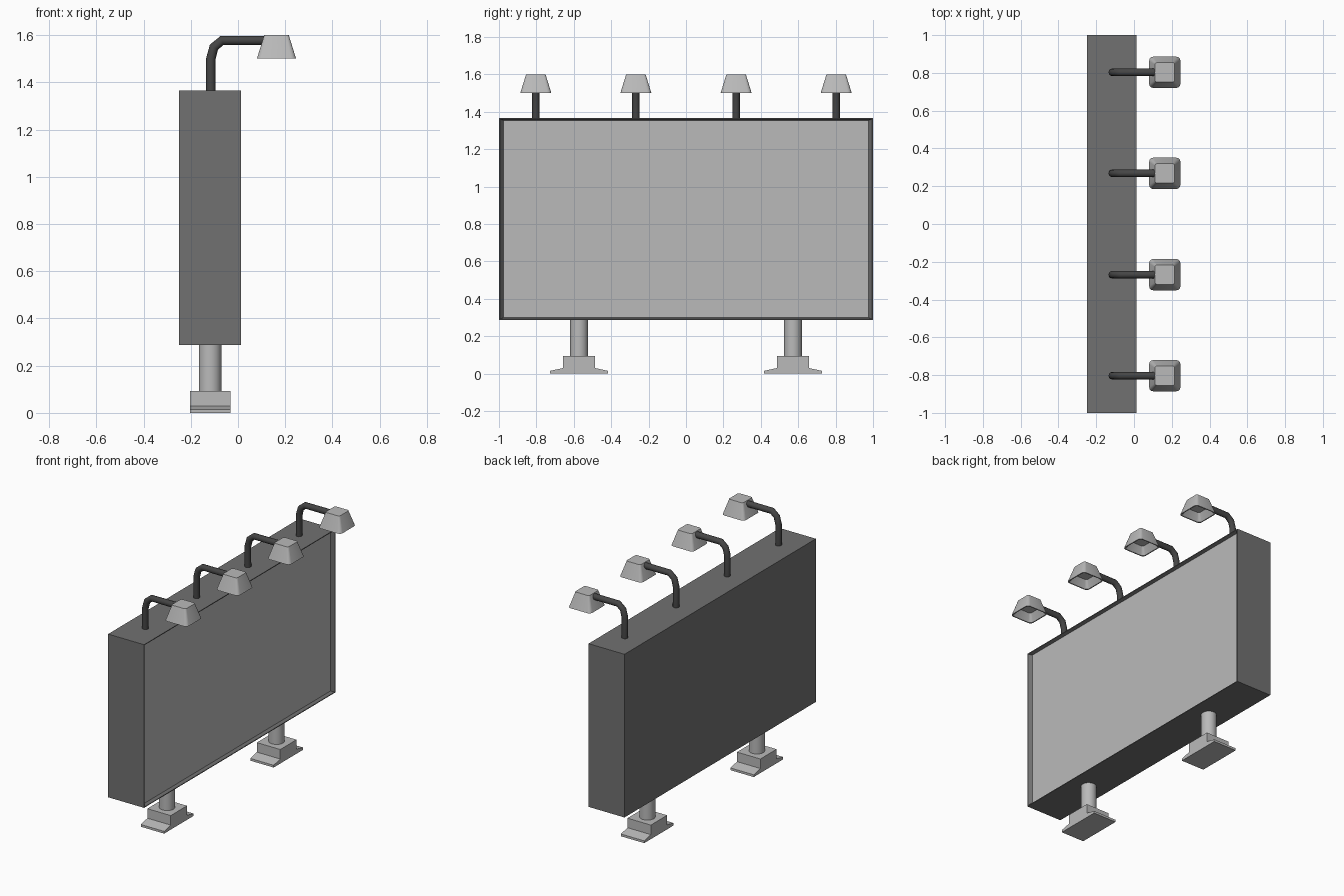
import bpy, bmesh, math

if "Cube" in bpy.data.objects:
    bpy.data.objects.remove(bpy.data.objects["Cube"])


def material(name, value):
    m = bpy.data.materials.new(name)
    m.diffuse_color = (value, value, value, 1)
    m.use_nodes = True
    m.node_tree.nodes["Principled BSDF"].inputs["Base Color"].default_value = m.diffuse_color
    return m


LIGHT = material("light_grey", 0.49)
DARK = material("dark_grey", 0.165)
PIPE = material("charcoal", 0.06)


def loft(name, rings, mats, smooth=False, last_mat=0):
    """Skin a list of equal-length point rings and cap both ends."""
    bm = bmesh.new()
    loops = [[bm.verts.new(p) for p in ring] for ring in rings]
    n = len(loops[0])
    for a, b in zip(loops, loops[1:]):
        for i in range(n):
            j = (i + 1) % n
            bm.faces.new((a[i], a[j], b[j], b[i]))
    bm.faces.new(loops[0][::-1])
    bm.faces.new(loops[-1]).material_index = last_mat
    bmesh.ops.recalc_face_normals(bm, faces=bm.faces)
    me = bpy.data.meshes.new(name)
    bm.to_mesh(me)
    bm.free()
    for m in mats:
        me.materials.append(m)
    ob = bpy.data.objects.new(name, me)
    bpy.context.collection.objects.link(ob)
    if smooth:
        bpy.ops.object.select_all(action='DESELECT')
        ob.select_set(True)
        bpy.context.view_layer.objects.active = ob
        bpy.ops.object.shade_smooth_by_angle(angle=math.radians(40))
    return ob


# Cabinet with thin rim, sloped recess walls and display panel
def panel_ring(x, dy, dz):
    y, z0, z1 = 1 - dy, 0.287 + dz, 1.366 - dz
    return [(x, -y, z0), (x, y, z0), (x, y, z1), (x, -y, z1)]


loft("display_cabinet",
     [panel_ring(-0.25, 0, 0), panel_ring(0.013, 0, 0),
      panel_ring(0.013, 0.006, 0.005), panel_ring(-0.008, 0.023, 0.012)],
     [DARK, LIGHT], last_mat=1)

# Feet: flanged base profile extruded along x, plus round post
half = [(0.154, 0), (0.154, 0.015), (0.085, 0.03), (0.085, 0.093)]
profile = half + [(-y, z) for y, z in reversed(half)]
for side in (-1, 1):
    cy = side * 0.572
    loft("foot_base", [[(x, cy + y, z) for y, z in profile]
                       for x in (-0.203, -0.032)], [LIGHT])
    circle = [(math.cos(t * math.tau / 20) * 0.048,
               math.sin(t * math.tau / 20) * 0.048) for t in range(20)]
    loft("support_post", [[(-0.118 + x, cy + y, z) for x, y in circle]
                          for z in (0.09, 0.29)], [LIGHT], smooth=True)


# Rounded square outline used by the lamp shades
def rounded_square(cx, cy, z, h, r):
    pts = []
    for k in range(4):
        base = math.pi / 2 * k
        sx = 1 if k in (0, 3) else -1
        sy = 1 if k in (0, 1) else -1
        for s in range(4):
            a = base + s * math.pi / 6
            pts.append((cx + sx * (h - r) + r * math.cos(a),
                        cy + sy * (h - r) + r * math.sin(a), z))
    return pts


# Lamp arm path: (x, z, tangent angle)
arm = [(-0.115, 1.355, 90), (-0.115, 1.50, 82), (-0.102, 1.549, 58),
       (-0.068, 1.577, 18), (0.125, 1.577, 0)]
R = 0.02
for cy in (-0.803, -0.268, 0.268, 0.803):
    rings = []
    for x, z, deg in arm:
        a = math.radians(deg)
        ring = []
        for t in range(12):
            u = math.tau * t / 12
            side, up = R * math.cos(u), R * math.sin(u)
            ring.append((x - up * math.sin(a), cy + side, z + up * math.cos(a)))
        rings.append(ring)
    loft("lamp_arm", rings, [PIPE], smooth=True)
    # Hollow tapered shade, open at the bottom
    cx = 0.163
    loft("lamp_shade",
         [rounded_square(cx, cy, 1.60, 0.052, 0.012),
          rounded_square(cx, cy, 1.50, 0.083, 0.022),
          rounded_square(cx, cy, 1.50, 0.076, 0.020),
          rounded_square(cx, cy, 1.55, 0.052, 0.012)],
         [LIGHT], smooth=True)
